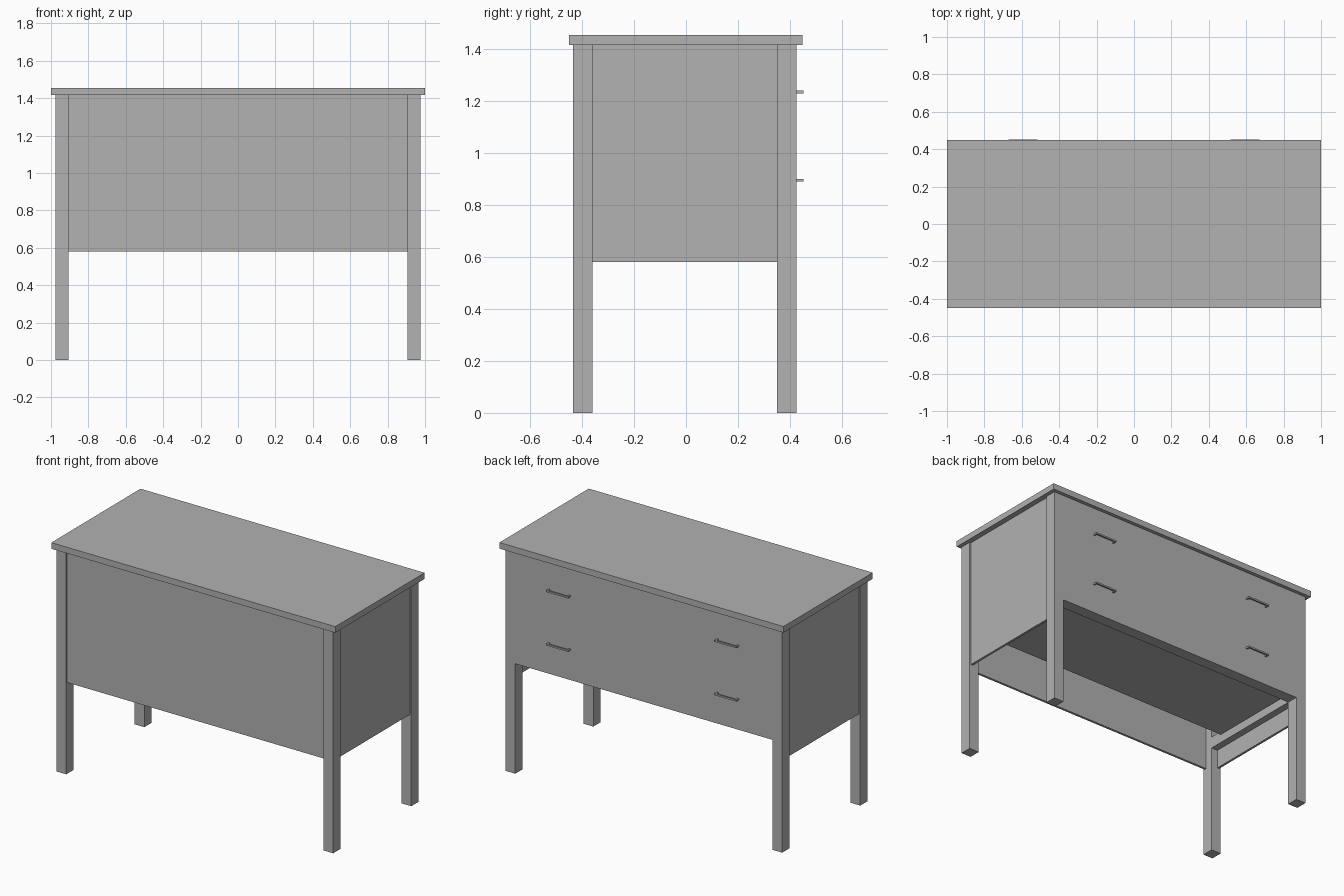
import bpy

cube = bpy.data.objects.get("Cube")
if cube:
    bpy.data.objects.remove(cube, do_unlink=True)

# Single plain grey finish
grey = bpy.data.materials.new("plain_grey")
grey.use_nodes = True
colour = (0.445, 0.445, 0.445, 1)
grey.diffuse_color = colour
for node in grey.node_tree.nodes:
    if node.type == 'BSDF_PRINCIPLED':
        node.inputs["Base Color"].default_value = colour


def box(name, x, y, z):
    """Box spanning the given (low, high) ranges."""
    spans = (x, y, z)
    bpy.ops.mesh.primitive_cube_add(size=1)
    ob = bpy.context.object
    ob.name = name
    centre = [(a + b) / 2 for a, b in spans]
    size = [b - a for a, b in spans]
    for v in ob.data.vertices:
        v.co = [c + p * s for c, p, s in zip(centre, v.co, size)]
    ob.data.materials.append(grey)
    return ob


def pair(name, x, y, z):
    """Box on the left and its mirror on the right."""
    box("left_" + name, x, y, z)
    box("right_" + name, (-x[1], -x[0]), y, z)


LEG_X = (0.905, 0.975)
FRONT_Y = (-0.435, -0.36)
BACK_Y = (0.35, 0.425)
BODY_TOP = 1.416

# Table top and legs
box("table_top", (-1, 1), (-0.45, 0.448), (BODY_TOP, 1.455))
pair("front_leg", LEG_X, FRONT_Y, (0, BODY_TOP))
pair("back_leg", LEG_X, BACK_Y, (0, BODY_TOP))

# Thin recessed panels and the rails inside the ends
box("front_panel", (-0.905, 0.905), (-0.425, -0.41), (0.58, BODY_TOP))
pair("side_panel", (0.95, 0.965), (-0.36, 0.35), (0.58, BODY_TOP))
pair("side_rail", (0.905, 0.95), (-0.36, 0.35), (0.70, 0.775))

# Drawer fronts, flush with the back legs, and the drawer boxes behind them
for label, low, high in (("lower", 0.70, 1.06), ("upper", 1.06, BODY_TOP)):
    box(label + "_drawer_front", (-0.905, 0.905), BACK_Y, (low, high))
    box(label + "_drawer_box", (-0.9, 0.9), (-0.27, 0.35), (low + 0.05, high))

# Bar handles on two posts
for label, z in (("lower", 0.895), ("upper", 1.235)):
    height = (z - 0.005, z + 0.005)
    pair(label + "_handle_bar", (0.515, 0.67), (0.442, 0.452), height)
    for side, x in (("inner", 0.515), ("outer", 0.66)):
        pair(f"{label}_handle_{side}_post", (x, x + 0.01), (0.424, 0.443), height)
